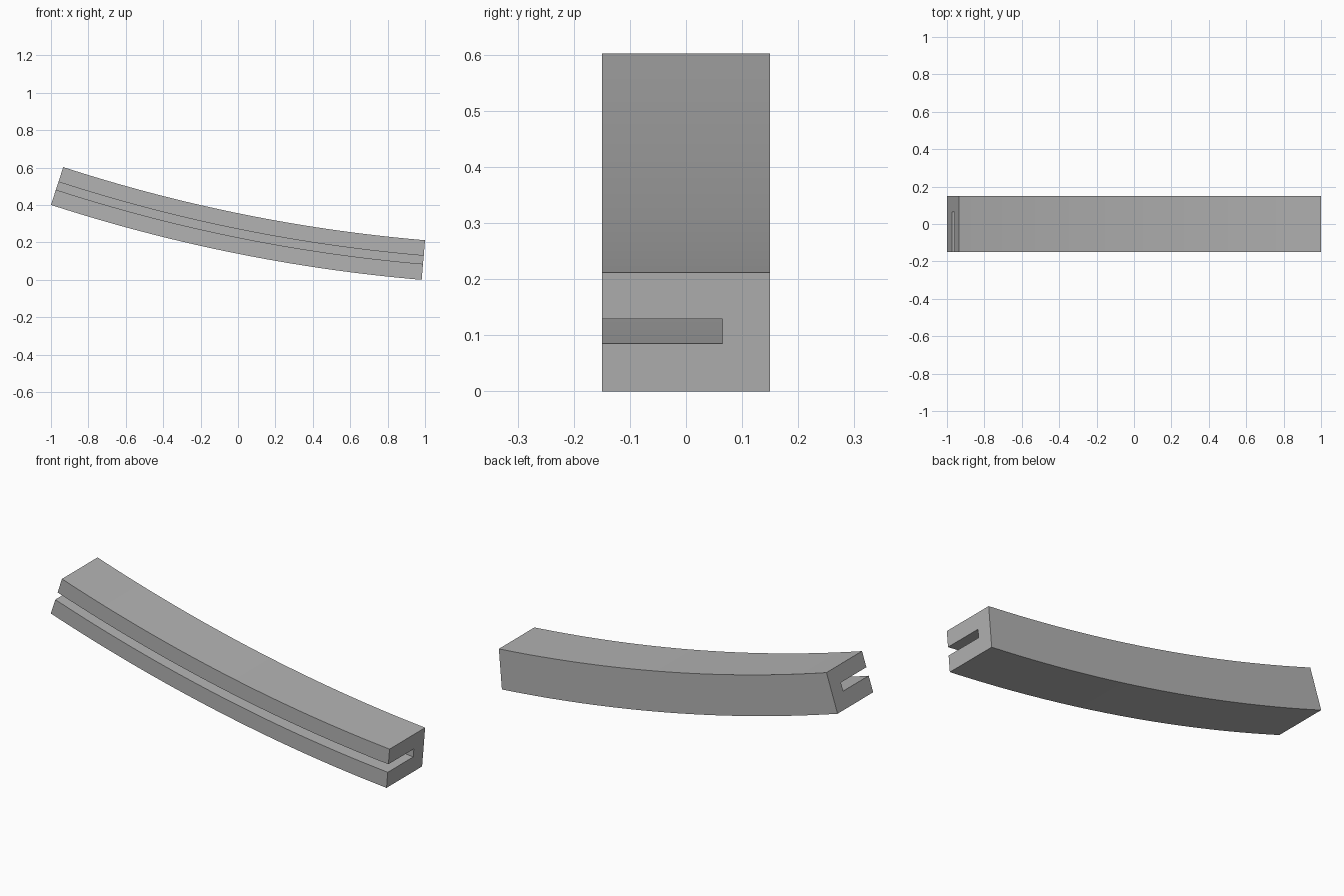
import bpy
import bmesh
from math import sin, cos, radians

cube = bpy.data.objects.get("Cube")
if cube:
    bpy.data.objects.remove(cube, do_unlink=True)

# Plain grey material
grey = bpy.data.materials.new("plain grey")
grey.use_nodes = True
colour = (0.45, 0.45, 0.45, 1.0)
grey.diffuse_color = colour
grey.node_tree.nodes["Principled BSDF"].inputs["Base Color"].default_value = colour

# Arc of the beam: outer (lower) radius, end angles from straight down
RADIUS = 8.83
START, END = radians(4.85), radians(18.0)
SEGMENTS = 32
CENTRE_X = 0.982 + RADIUS * sin(START)
CENTRE_Z = RADIUS * cos(START)

# Cross-section as (y, height above the outer arc), with a slot open to the front
DEPTH, HEIGHT = 0.15, 0.2125
SLOT_BACK, SLOT_LOW, SLOT_HIGH = 0.065, 0.0855, 0.1295
section = [
    (-DEPTH, 0), (DEPTH, 0), (DEPTH, HEIGHT), (-DEPTH, HEIGHT),
    (-DEPTH, SLOT_HIGH), (SLOT_BACK, SLOT_HIGH),
    (SLOT_BACK, SLOT_LOW), (-DEPTH, SLOT_LOW),
]


def ring(bm, angle):
    return [bm.verts.new((CENTRE_X - (RADIUS - h) * sin(angle), y,
                          CENTRE_Z - (RADIUS - h) * cos(angle)))
            for y, h in section]


# Curved beam: sweep the section along the arc and cap both ends
bm = bmesh.new()
rings = [ring(bm, START + (END - START) * i / SEGMENTS) for i in range(SEGMENTS + 1)]
for a, b in zip(rings, rings[1:]):
    for i in range(len(section)):
        j = (i + 1) % len(section)
        bm.faces.new((a[i], a[j], b[j], b[i]))
bm.faces.new(rings[0])
bm.faces.new(rings[-1])
bmesh.ops.recalc_face_normals(bm, faces=bm.faces)

mesh = bpy.data.meshes.new("slotted_curved_beam")
bm.to_mesh(mesh)
bm.free()
mesh.materials.append(grey)
beam = bpy.data.objects.new("slotted_curved_beam", mesh)
bpy.context.collection.objects.link(beam)

# Smooth along the curve, sharp at the edges
bpy.context.view_layer.objects.active = beam
beam.select_set(True)
bpy.ops.object.shade_smooth_by_angle(angle=radians(30))
